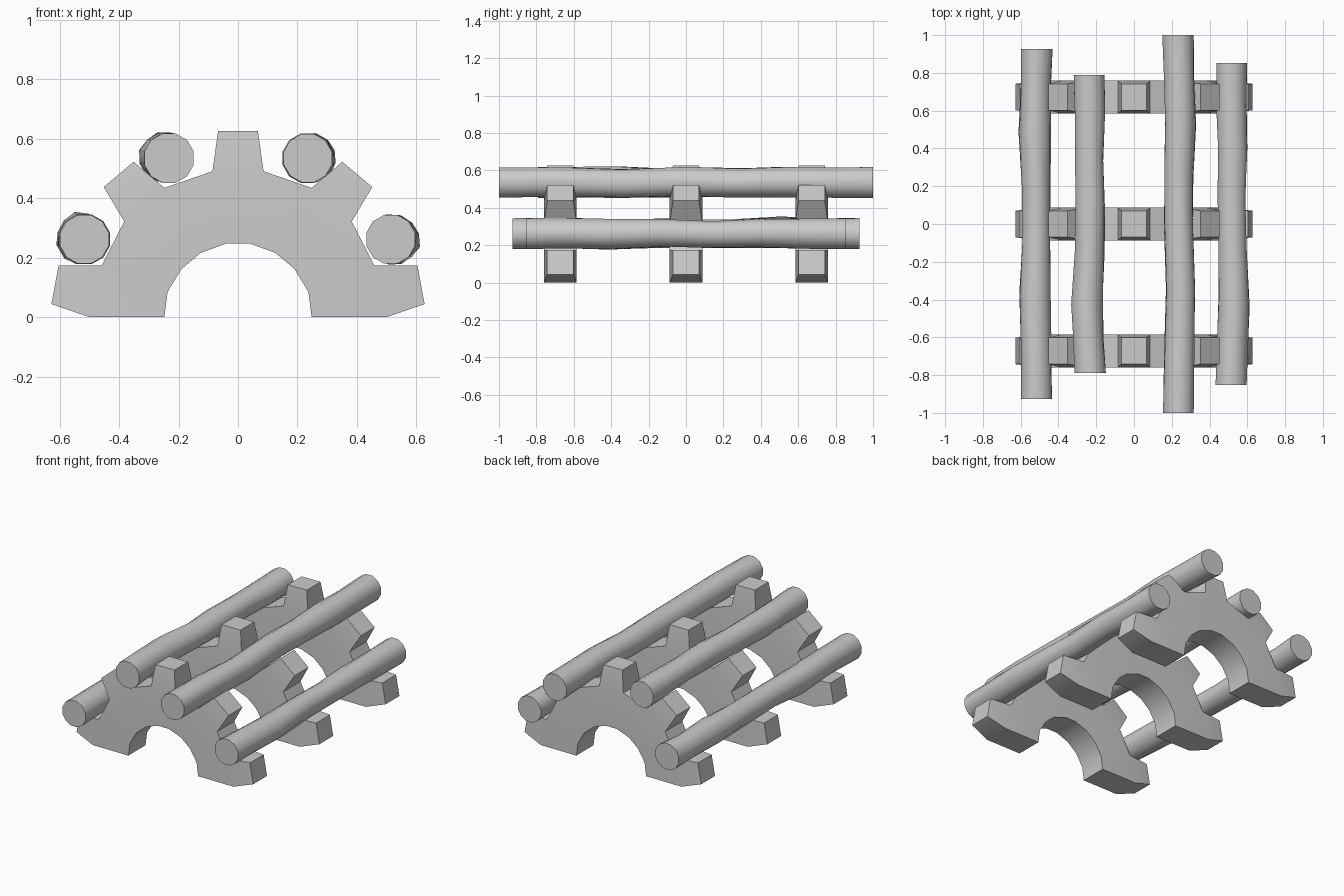
import bpy, bmesh, math, random

if "Cube" in bpy.data.objects:
    bpy.data.objects.remove(bpy.data.objects["Cube"])

random.seed(4)

# Half profiles of the toothed arch (x, z), right side, bottom to top
INNER = [(.248, 0), (.237, .085), (.19, .162), (.126, .216), (.039, .248)]
OUTER = [(.5, 0), (.459, .174), (.383, .322), (.248, .435), (.086, .491)]
TIPS = [(.628, .044), (.604, .174), (.452, .438), (.351, .523), (.067, .627)]


def mirrored(pts):
    return pts + [(-x, z) for x, z in reversed(pts)]


def finish(bm, name, angle):
    bmesh.ops.recalc_face_normals(bm, faces=bm.faces)
    me = bpy.data.meshes.new(name)
    bm.to_mesh(me)
    bm.free()
    ob = bpy.data.objects.new(name, me)
    bpy.context.collection.objects.link(ob)
    bpy.ops.object.select_all(action='DESELECT')
    ob.select_set(True)
    bpy.context.view_layer.objects.active = ob
    bpy.ops.object.shade_smooth_by_angle(angle=math.radians(angle))
    return ob


def arch(name, yc):
    bm = bmesh.new()

    def row(pts, y):
        return [bm.verts.new((x, yc + y, z)) for x, z in mirrored(pts)]
    rows = [(row(INNER, s * .087), row(OUTER, s * .087), row(TIPS, s * .07))
            for s in (-1, 1)]
    (ia, oa, ta), (ib, ob, tb) = rows
    for k in range(9):
        j = k + 1
        bm.faces.new((ia[k], ia[j], ib[j], ib[k]))       # inner curve
        for i, o, t in rows:
            bm.faces.new((i[k], i[j], o[j], o[k]))       # arch sides
            if k % 2 == 0:
                bm.faces.new((o[k], o[j], t[j], t[k]))   # tapered tooth sides
        if k % 2 == 0:
            bm.faces.new((ta[k], ta[j], tb[j], tb[k]))   # tooth tip
            bm.faces.new((oa[k], ta[k], tb[k], ob[k]))
            bm.faces.new((oa[j], ta[j], tb[j], ob[j]))
        else:
            bm.faces.new((oa[k], oa[j], ob[j], ob[k]))   # notch between teeth
    for k in (0, 9):
        bm.faces.new((ia[k], oa[k], ob[k], ib[k]))       # feet undersides
    return finish(bm, name, 30)


def log(name, x, z, half, bends, n=12):
    # bends: (position along the log, x shift, z shift, radius)
    bm = bmesh.new()
    rings = []
    for t, dx, dz, r in bends:
        end = abs(t) == 1
        ring = []
        for i in range(n):
            a = 2 * math.pi * (i + .5) / n
            q = r if end else r + random.uniform(-.004, .004)
            y = t * half + (0 if end else random.uniform(-.03, .03))
            ring.append(bm.verts.new((x + dx + q * math.cos(a), y,
                                      z + dz + q * math.sin(a))))
        rings.append(ring)
    for a, b in zip(rings, rings[1:]):
        for i in range(n):
            j = (i + 1) % n
            bm.faces.new((a[i], a[j], b[j], b[i]))
    bm.faces.new(rings[0])
    bm.faces.new(rings[-1])
    return finish(bm, name, 40)


# Three toothed arches
for label, y in (("front", -.672), ("middle", 0), ("back", .672)):
    arch(label + "_toothed_arch", y)

# Four crooked logs resting in the notches
log("left_lower_log", -.52, .262, .927,
    [(-1, .003, 0, .085), (-.72, .002, .003, .082), (-.4, -.004, -.003, .083),
     (-.1, .004, .002, .077), (.2, .004, -.003, .077), (.55, -.006, .004, .087),
     (.8, 0, 0, .082), (1, .006, 0, .086)])
log("left_upper_log", -.238, .535, .79,
    [(-1, .006, 0, .086), (-.75, -.004, .003, .081), (-.5, -.011, .005, .083),
     (-.15, .004, -.003, .078), (.15, .005, .002, .08), (.45, .002, .004, .076),
     (.75, .004, -.002, .081), (1, 0, 0, .084)])
log("right_upper_log", .235, .535, 1,
    [(-1, 0, 0, .084), (-.7, .004, .003, .081), (-.35, .012, -.006, .079),
     (0, .002, .004, .08), (.25, .002, -.002, .077), (.52, .01, .005, .084),
     (.78, .004, 0, .081), (1, -.002, 0, .086)])
log("right_lower_log", .517, .262, .852,
    [(-1, -.003, 0, .085), (-.75, .004, .003, .082), (-.5, .012, -.003, .083),
     (-.15, .003, .004, .077), (.15, 0, -.005, .076), (.45, .006, .003, .077),
     (.75, .001, 0, .082), (1, 0, 0, .084)])
